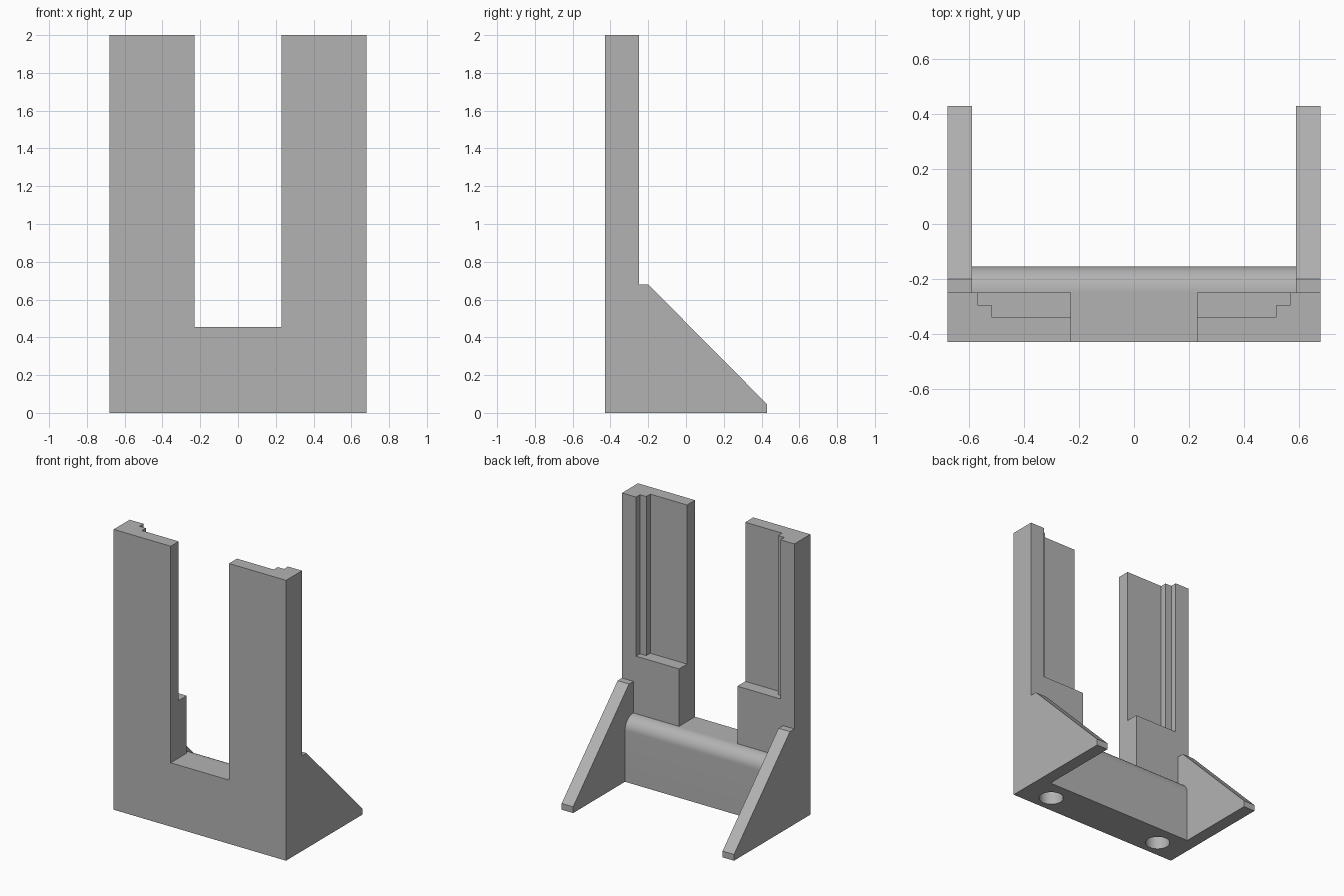
import bpy, bmesh, math
from mathutils import Vector

cube = bpy.data.objects.get("Cube")
if cube:
    bpy.data.objects.remove(cube, do_unlink=True)

HALF_W, FRONT, BACK = 0.68, -0.43, -0.25
SLOT, SLOT_Z, TOP = 0.23, 0.455, 2.0

grey = bpy.data.materials.new("plain grey")
grey.use_nodes = True
colour = (0.45, 0.45, 0.45, 1)
grey.diffuse_color = colour
grey.node_tree.nodes["Principled BSDF"].inputs["Base Color"].default_value = colour


def prism(name, points, axis, start, end):
    """Extrude a 2D outline along an axis; points use the two other axes in order."""
    def place(p, t):
        co = list(p)
        co.insert(axis, t)
        return Vector(co)
    bm = bmesh.new()
    face = bm.faces.new([bm.verts.new(place(p, start)) for p in points])
    new = bmesh.ops.extrude_face_region(bm, geom=[face])["geom"]
    shift = place((0, 0), end - start)
    bmesh.ops.translate(bm, vec=shift, verts=[v for v in new if isinstance(v, bmesh.types.BMVert)])
    bmesh.ops.recalc_face_normals(bm, faces=bm.faces)
    mesh = bpy.data.meshes.new(name)
    bm.to_mesh(mesh)
    bm.free()
    mesh.materials.append(grey)
    obj = bpy.data.objects.new(name, mesh)
    bpy.context.collection.objects.link(obj)
    return obj


def arc(cx, cy, r, a0, a1, n):
    return [(cx + r * math.cos(a0 + (a1 - a0) * i / n),
             cy + r * math.sin(a0 + (a1 - a0) * i / n)) for i in range(n + 1)]


# U-shaped front plate with two uprights
body = prism("stand_body", [(-HALF_W, 0), (HALF_W, 0), (HALF_W, TOP), (SLOT, TOP), (SLOT, SLOT_Z),
                            (-SLOT, SLOT_Z), (-SLOT, TOP), (-HALF_W, TOP)], 1, FRONT, BACK)

# Cross bar with a rounded upper rear edge
r = 0.09
bar_back = -0.155
bar = [(-0.35, 0), (bar_back, 0)] + arc(bar_back - r, SLOT_Z - r, r, 0, math.pi / 2, 12) + [(-0.35, SLOT_Z)]
added = [prism("cross_bar", bar, 0, -0.62, 0.62)]
cutters = []

gusset = [(-0.35, 0), (0.43, 0), (0.43, 0.045), (-0.2, 0.68), (-0.35, 0.68)]
recess = [(0.1, -0.34), (0.52, -0.34), (0.52, -0.295), (0.57, -0.295), (0.57, -0.1), (0.1, -0.1)]
for side, s in (("left", 1), ("right", -1)):
    # Triangular side brace, stepped rear recess and underside peg hole
    added.append(prism(side + "_brace", gusset, 0, s * 0.59, s * HALF_W))
    cutters.append(prism(side + "_recess", [(s * x, y) for x, y in recess], 2, 0.865, 2.2))
    hole = arc(s * 0.46, -0.305, 0.08, 0, 2 * math.pi, 32)[:-1]
    cutters.append(prism(side + "_peg_hole", hole, 2, -0.1, 0.27))

# Merge the parts, then cut the recesses and holes
bpy.ops.object.select_all(action="DESELECT")
body.select_set(True)
bpy.context.view_layer.objects.active = body
for parts, operation in ((added, "UNION"), (cutters, "DIFFERENCE")):
    for part in parts:
        mod = body.modifiers.new(part.name, "BOOLEAN")
        mod.operation, mod.solver, mod.object = operation, "EXACT", part
        bpy.ops.object.modifier_apply(modifier=mod.name)
        bpy.data.objects.remove(part, do_unlink=True)

bpy.ops.object.shade_smooth_by_angle(angle=math.radians(30))
